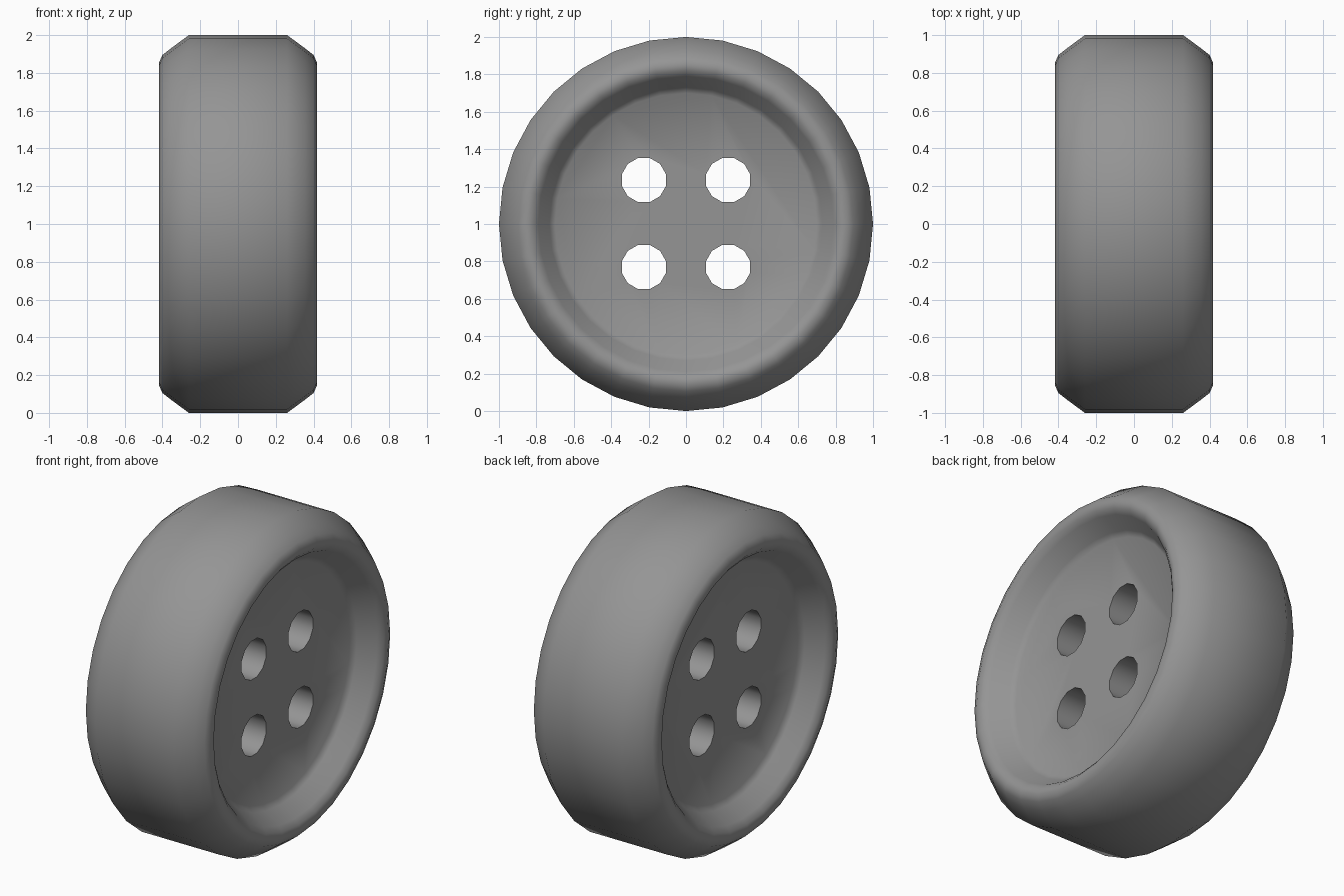
import bpy, bmesh, math
from mathutils import Matrix

if "Cube" in bpy.data.objects:
    bpy.data.objects.remove(bpy.data.objects["Cube"])

SIDES = 32
# half profile (x, radius) from floor of the dished face to the outer tread
HALF = [(0.265, 0.70), (0.29, 0.73), (0.385, 0.79), (0.41, 0.82),
        (0.418, 0.855), (0.40, 0.895), (0.355, 0.93), (0.26, 1.0)]
PROFILE = HALF + [(-x, r) for x, r in reversed(HALF)]

grey = bpy.data.materials.new("mid grey")
grey.diffuse_color = (0.3, 0.3, 0.3, 1)
grey.use_nodes = True
grey.node_tree.nodes["Principled BSDF"].inputs["Base Color"].default_value = grey.diffuse_color


def make_object(name, bm):
    bmesh.ops.recalc_face_normals(bm, faces=bm.faces)
    mesh = bpy.data.meshes.new(name)
    bm.to_mesh(mesh)
    bm.free()
    obj = bpy.data.objects.new(name, mesh)
    bpy.context.collection.objects.link(obj)
    mesh.materials.append(grey)
    return obj


# button body: lathed around the x axis, capped by a flat floor on each side
bm = bmesh.new()
rings = []
for x, r in PROFILE:
    rings.append([bm.verts.new((x, r * math.cos(a), 1 + r * math.sin(a)))
                  for a in (2 * math.pi * i / SIDES for i in range(SIDES))])
for a, b in zip(rings, rings[1:]):
    for i in range(SIDES):
        j = (i + 1) % SIDES
        bm.faces.new((a[i], a[j], b[j], b[i]))
bm.faces.new(rings[0])
bm.faces.new(rings[-1])
body = make_object("button_body", bm)

# four thread holes
bm = bmesh.new()
for y in (-0.225, 0.225):
    for z in (0.77, 1.235):
        m = (Matrix.Translation((0, y, z)) @ Matrix.Rotation(math.pi / 2, 4, 'Y')
             @ Matrix.Rotation(math.pi / 12, 4, 'Z'))
        bmesh.ops.create_cone(bm, cap_ends=True, segments=12, radius1=0.122,
                              radius2=0.122, depth=1.2, matrix=m)
cutter = make_object("hole_cutter", bm)
cutter.hide_render = True

mod = body.modifiers.new("holes", 'BOOLEAN')
mod.operation = 'DIFFERENCE'
mod.solver = 'EXACT'
mod.object = cutter
bpy.context.view_layer.objects.active = body
body.select_set(True)
cutter.select_set(False)
bpy.ops.object.modifier_apply(modifier=mod.name)
bpy.data.objects.remove(cutter, do_unlink=True)

# soft rim, crisp hole edges
bpy.ops.object.shade_smooth_by_angle(angle=math.radians(40))
